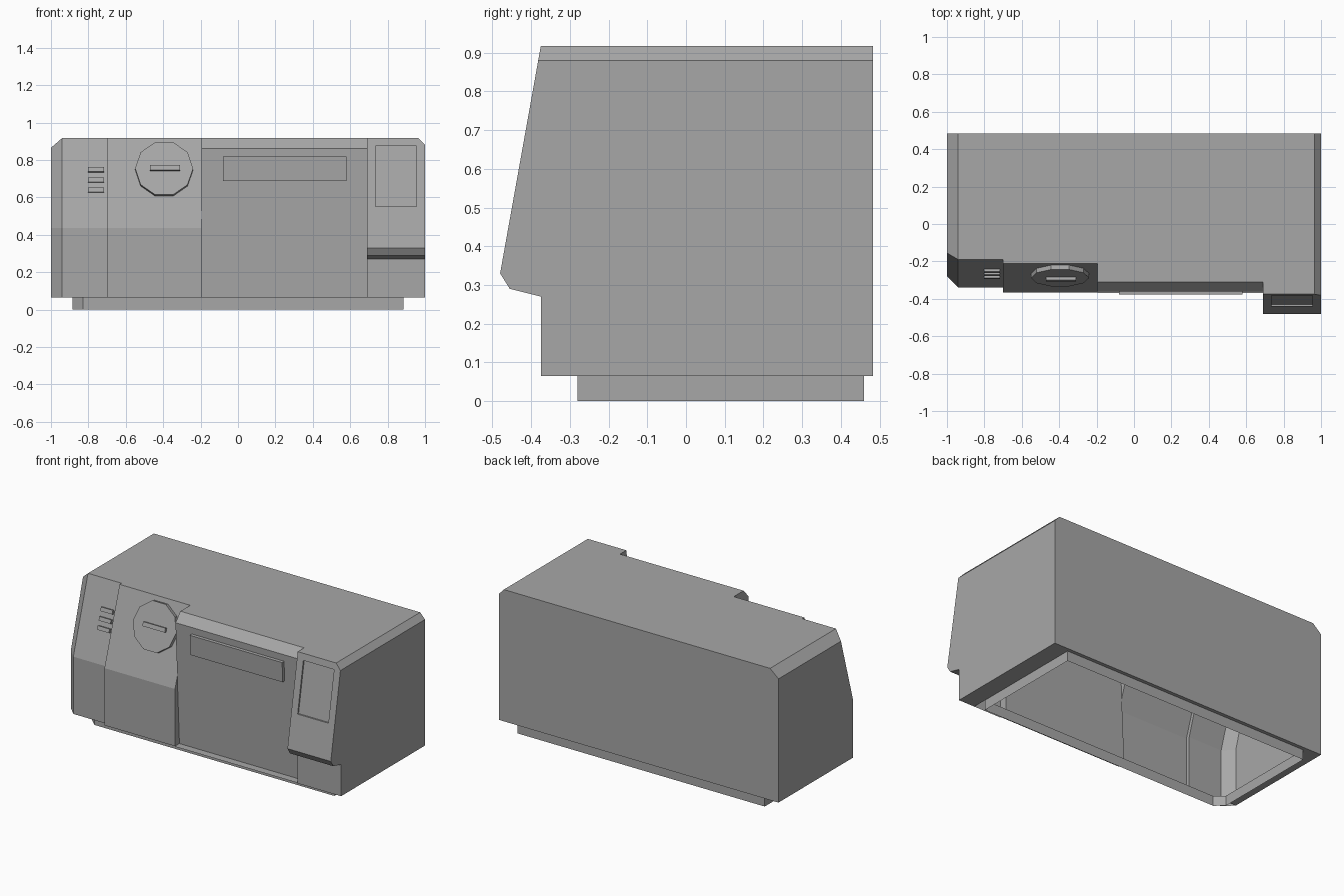
import bpy, bmesh, math
from mathutils import Vector, Matrix

cube = bpy.data.objects.get("Cube")
if cube:
    bpy.data.objects.remove(cube, do_unlink=True)

grey = bpy.data.materials.new("plain grey")
grey.use_nodes = True
color = (0.39, 0.39, 0.39, 1)
grey.diffuse_color = color
grey.node_tree.nodes["Principled BSDF"].inputs["Base Color"].default_value = color

LOW, TOP, BACK = 0.065, 0.917, 0.483


def finish(bm, name):
    mesh = bpy.data.meshes.new(name)
    bm.to_mesh(mesh)
    bm.free()
    mesh.materials.append(grey)
    bpy.context.collection.objects.link(bpy.data.objects.new(name, mesh))


def face(bm, pts, out):
    """Add a face that looks towards out."""
    f = bm.faces.new([bm.verts.new(p) for p in pts])
    f.normal_update()
    if f.normal.dot(Vector(out)) < 0:
        f.normal_flip()


def depth(profile, z):
    """Front depth of a (y, z) profile at a height."""
    for (y0, z0), (y1, z1) in zip(profile, profile[1:]):
        if z1 <= z <= z0:
            return y0 + (y1 - y0) * (z0 - z) / (z0 - z1)
    return profile[-1][0]


# Front profiles, top to bottom
vent_side = [(-0.19, TOP), (-0.34, 0.435), (-0.34, LOW)]
dial_side = [(-0.21, TOP), (-0.365, 0.435), (-0.365, LOW)]
centre = [(-0.31, TOP), (-0.36, 0.862), (-0.32, LOW)]
tower = [(-0.375, TOP), (-0.48, 0.33), (-0.455, 0.29), (-0.375, 0.27), (-0.375, LOW)]
spans = [(-0.94, -0.7, vent_side), (-0.7, -0.195, dial_side),
         (-0.195, 0.69, centre), (0.69, 1.0, tower)]
FRONT, UP, DOWN = (0, -1, 0), (0, 0, 1), (0, 0, -1)

body = bmesh.new()

# Front bands; the tower's sloping band is made with its recess below
for x0, x1, prof in spans:
    for (ya, za), (yb, zb) in zip(prof, prof[1:]):
        if prof is tower and za == TOP:
            continue
        face(body, [(x0, ya, za), (x1, ya, za), (x1, yb, zb), (x0, yb, zb)], FRONT)

# Step walls between neighbouring front sections
for (_, x, a), (_, _, b) in zip(spans, spans[1:]):
    heights = sorted({z for _, z in a + b} | {0.505})
    for z0, z1 in zip(heights, heights[1:]):
        pts = [(x, depth(a, z0), z0), (x, depth(b, z0), z0),
               (x, depth(b, z1), z1), (x, depth(a, z1), z1)]
        unique = list(dict.fromkeys(pts))
        mid = (z0 + z1) / 2
        if len(unique) > 2 and abs(depth(a, mid) - depth(b, mid)) > 0.0005:
            face(body, unique, (1 if depth(a, mid) < depth(b, mid) else -1, 0, 0))

# Sill under the centre panel
face(body, [(-0.195, -0.32, LOW), (0.69, -0.32, LOW),
            (0.69, -0.37, LOW), (-0.195, -0.37, LOW)], UP)

# Tower slope with a shallow recess
def on_tower(x, z, sink=0):
    return (x, depth(tower, z) + sink, z)

outer = [on_tower(*p) for p in ((0.69, TOP), (0.965, TOP), (1, 0.88), (1, 0.33), (0.69, 0.33))]
corners = [(0.735, 0.875), (0.955, 0.875), (0.955, 0.55), (0.735, 0.55)]
rim = [on_tower(*p) for p in corners]
floor = [on_tower(*p, 0.01) for p in corners]
face(body, [outer[0], outer[1], rim[1], rim[0]], FRONT)
face(body, [outer[1], outer[2], outer[3], rim[2], rim[1]], FRONT)
face(body, [outer[3], outer[4], rim[3], rim[2]], FRONT)
face(body, [outer[4], outer[0], rim[0], rim[3]], FRONT)
face(body, floor, FRONT)
for i, out in enumerate((DOWN, (-1, 0, 0), UP, (1, 0, 0))):
    j = (i + 1) % 4
    face(body, [rim[i], rim[j], floor[j], floor[i]], out)

# Roof with bevelled long edges
roof = []
for x0, x1, prof in spans:
    roof += [(x0, prof[0][0], TOP), (min(x1, 0.965), prof[0][0], TOP)]
face(body, roof + [(0.965, BACK, TOP), (-0.94, BACK, TOP)], UP)
right_y = depth(tower, 0.88)
face(body, [(0.965, -0.375, TOP), (1, right_y, 0.88), (1, BACK, 0.88), (0.965, BACK, TOP)], (1, 0, 1))
face(body, [(-0.94, -0.19, TOP), (-1, -0.155, 0.865), (-1, BACK, 0.865), (-0.94, BACK, TOP)], (-1, 0, 1))

# Sides, back and the chamfered front corner
left = [(-0.155, 0.865), (-0.28, 0.435), (-0.28, LOW)]
face(body, [(1, y, z) for y, z in [(right_y, 0.88)] + tower[1:] + [(BACK, LOW), (BACK, 0.88)]], (1, 0, 0))
face(body, [(-1, y, z) for y, z in left + [(BACK, LOW), (BACK, 0.865)]], (-1, 0, 0))
face(body, [(-1, BACK, LOW), (1, BACK, LOW), (1, BACK, 0.88), (0.965, BACK, TOP),
            (-0.94, BACK, TOP), (-1, BACK, 0.865)], (0, 1, 0))
for i in (0, 1):
    pts = [(-0.94, *vent_side[i]), (-1, *left[i]), (-1, *left[i + 1]), (-0.94, *vent_side[i + 1])]
    face(body, pts, (-1, -1, 0))

# Underside rim around the open base
for s, front in ((1, -0.375), (-1, -0.28)):
    face(body, [(s, front, LOW), (s, BACK, LOW), (s * 0.885, BACK, LOW), (s * 0.885, front, LOW)], DOWN)
face(body, [(-0.885, 0.46, LOW), (0.885, 0.46, LOW), (0.885, BACK, LOW), (-0.885, BACK, LOW)], DOWN)
bmesh.ops.remove_doubles(body, verts=body.verts, dist=0.0001)
finish(body, "housing")

# Recessed base skirt
skirt = bmesh.new()
ring = [(0.885, -0.28), (0.885, 0.46), (-0.885, 0.46), (-0.885, -0.23), (-0.83, -0.28)]
for a, b in zip(ring, ring[1:] + ring[:1]):
    face(skirt, [(*a, 0), (*b, 0), (*b, LOW), (*a, LOW)], (b[1] - a[1], a[0] - b[0], 0))
finish(skirt, "base_skirt")


def mount(prof, x, z, lift=0):
    """Frame on a sloping front: local -y points out of the panel."""
    tilt = math.atan2(depth(prof, z + 0.01) - depth(prof, z - 0.01), 0.02)
    place = Matrix.Translation((x, depth(prof, z), z)) @ Matrix.Rotation(-tilt, 4, "X")
    return place @ Matrix.Translation((0, -lift, 0))


def block(name, prof, x, z, width, height, thick, lift=0):
    bm = bmesh.new()
    size = Matrix.Diagonal((width, thick, height, 1))
    bmesh.ops.create_cube(bm, size=1, matrix=mount(prof, x, z, lift) @ size)
    finish(bm, name)


# Ten-sided dial and its grip
dial = bmesh.new()
turn = Matrix.Rotation(math.pi / 2, 4, "X") @ Matrix.Rotation(math.pi / 10, 4, "Z")
bmesh.ops.create_cone(dial, cap_ends=True, segments=10, radius1=0.155, radius2=0.155,
                      depth=0.05, matrix=mount(dial_side, -0.395, 0.747) @ turn)
finish(dial, "dial")
block("dial_grip", dial_side, -0.39, 0.747, 0.16, 0.027, 0.03, 0.025)

# Three vent bars
for i, z in enumerate((0.745, 0.69, 0.637)):
    block(f"vent_bar_{i + 1}", vent_side, -0.76, z, 0.085, 0.025, 0.03)

# Raised strip on the centre panel
block("centre_plate", centre, 0.25, 0.754, 0.66, 0.13, 0.04)
